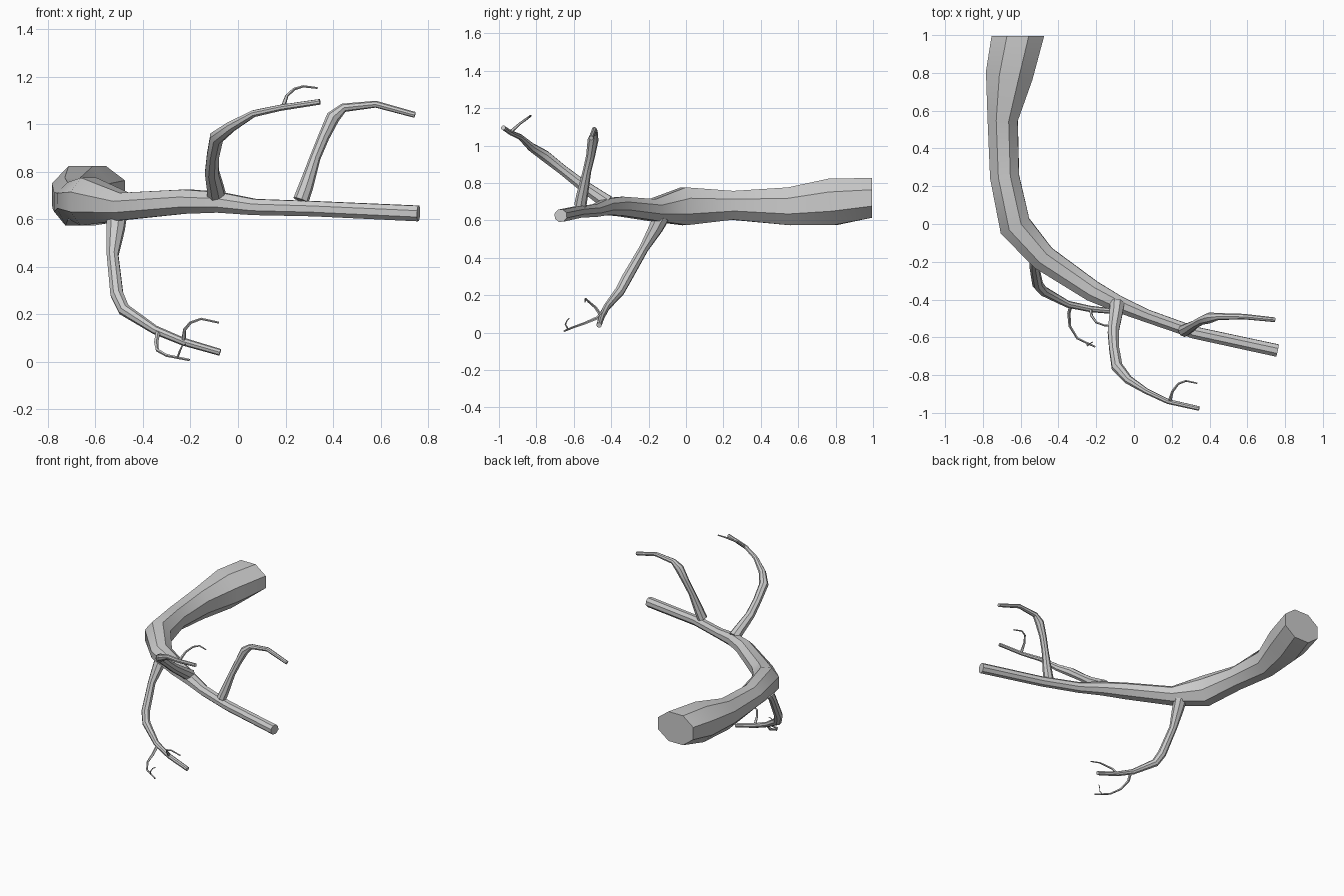
import bpy, bmesh, math
from mathutils import Vector


def limb(name, rings, sides=8, start_dir=None):
    """Tapered tube through rings of (x, y, z, half width, optional half height)."""
    pts = [Vector(r[:3]) for r in rings]
    bm = bmesh.new()
    loops, up = [], Vector((0, 0, 1))
    for i, r in enumerate(rings):
        a = (pts[i] - pts[i - 1]).normalized() if i else Vector()
        b = (pts[i + 1] - pts[i]).normalized() if i < len(pts) - 1 else Vector()
        t = (a + b).normalized()
        if i == 0 and start_dir:
            t = Vector(start_dir)
        if abs(t.dot(up)) > 0.98:
            up = Vector((0, 1, 0))
        side = t.cross(up).normalized()
        up = side.cross(t).normalized()
        w, h = r[3], r[-1]
        loop = []
        for k in range(sides):
            ang = 2 * math.pi * (k + 0.5) / sides
            s = 1.04
            loop.append(bm.verts.new(pts[i] + side * w * s * math.cos(ang) + up * h * s * math.sin(ang)))
        loops.append(loop)
    for l0, l1 in zip(loops, loops[1:]):
        for k in range(sides):
            n = (k + 1) % sides
            bm.faces.new((l0[k], l0[n], l1[n], l1[k]))
    bm.faces.new(loops[0])
    bm.faces.new(loops[-1])
    bmesh.ops.recalc_face_normals(bm, faces=bm.faces)
    me = bpy.data.meshes.new(name)
    bm.to_mesh(me)
    bm.free()
    me.shade_smooth()
    me.set_sharp_from_angle(angle=math.radians(35))
    ob = bpy.data.objects.new(name, me)
    bpy.context.collection.objects.link(ob)
    return ob


# Main bough, thick cut end at the back
limb("main_bough", [
    (-.615, .995, .72, .145, .11), (-.66, .79, .70, .13, .13),
    (-.695, .55, .675, .083, .105), (-.685, .25, .68, .08, .08),
    (-.63, -.01, .675, .088, .105), (-.48, -.18, .655, .072, .06),
    (-.22, -.355, .675, .058, .053), (-.08, -.425, .672, .045, .045),
    (.07, -.487, .652, .035), (.32, -.575, .645, .033),
    (.76, -.67, .625, .034)], start_dir=(0, -1, 0))

# Hanging branch and its twigs
limb("lower_branch", [
    (-.51, -.13, .62, .042), (-.515, -.16, .56, .038), (-.528, -.225, .45, .025),
    (-.51, -.32, .285, .028), (-.48, -.355, .22, .026), (-.35, -.425, .135, .018),
    (-.23, -.45, .085, .016), (-.075, -.465, .04, .014)])
limb("lower_twig_long", [
    (-.335, -.43, .135, .010), (-.345, -.47, .08, .009), (-.34, -.54, .05, .007),
    (-.30, -.605, .027, .006), (-.205, -.65, .008, .005)], 5)
limb("lower_twig_sprig", [
    (-.255, -.63, .017, .004), (-.245, -.645, .045, .004), (-.235, -.635, .067, .003),
    (-.22, -.625, .075, .003)], 4)
limb("lower_twig_short", [
    (-.23, -.45, .085, .010), (-.225, -.485, .135, .007), (-.20, -.52, .165, .006),
    (-.155, -.537, .181, .005), (-.08, -.54, .165, .004)], 5)

# Tall front branch and its twig
limb("upper_branch", [
    (-.09, -.42, .695, .040), (-.095, -.47, .73, .036), (-.11, -.57, .80, .030),
    (-.105, -.66, .87, .027), (-.09, -.755, .945, .030), (-.03, -.825, .99, .023),
    (.065, -.885, 1.045, .015), (.18, -.94, 1.07, .013), (.345, -.977, 1.095, .012)])
limb("upper_twig", [
    (.19, -.935, 1.075, .010), (.205, -.885, 1.12, .007), (.235, -.845, 1.148, .006),
    (.275, -.83, 1.16, .005), (.335, -.843, 1.153, .004)], 5)

# Arching outer branch
limb("outer_branch", [
    (.265, -.565, .68, .032), (.285, -.555, .735, .030), (.325, -.53, .86, .022),
    (.36, -.51, .945, .023), (.40, -.497, 1.03, .028), (.445, -.49, 1.07, .018),
    (.58, -.49, 1.085, .014), (.745, -.507, 1.04, .012)])
